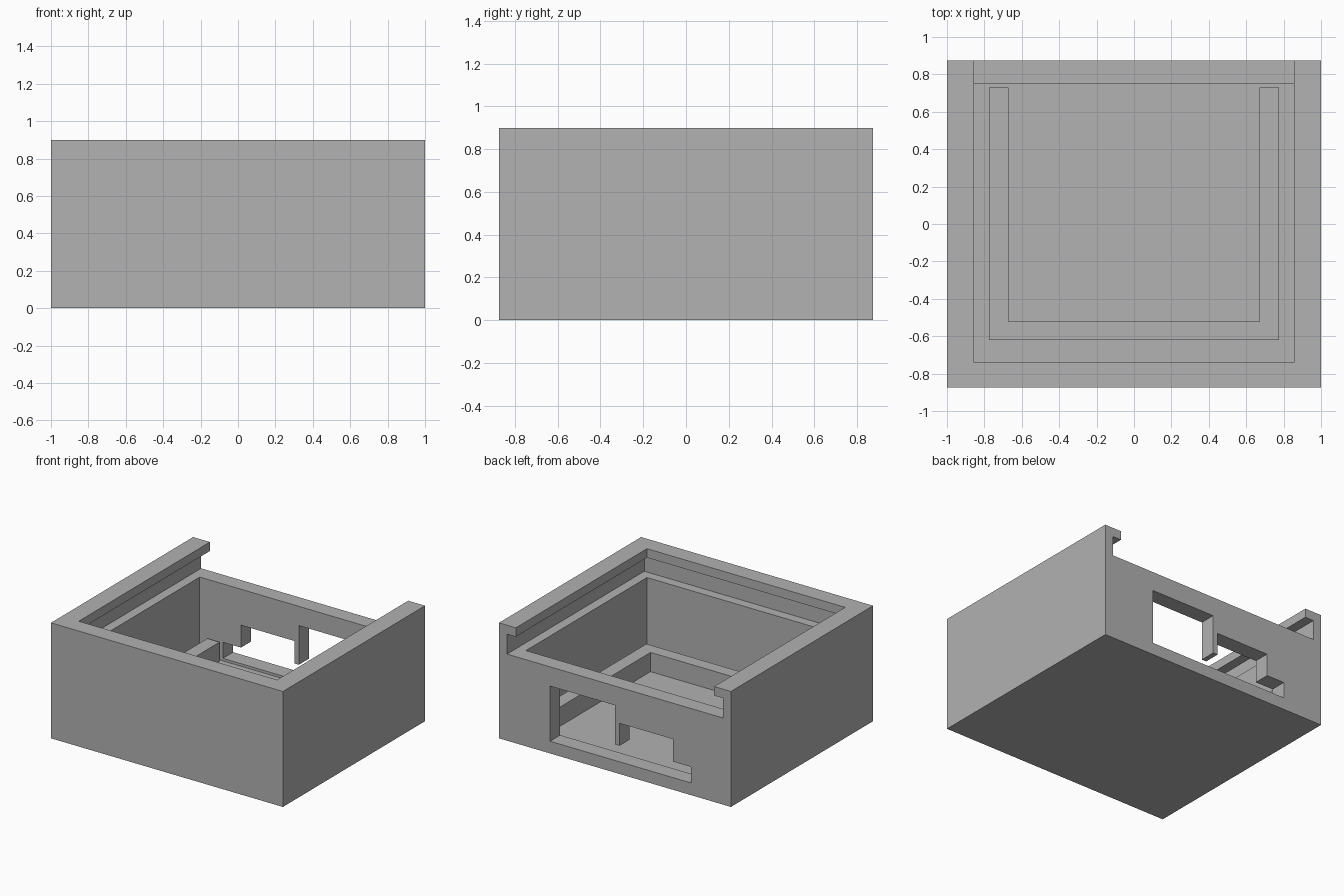
import bpy
import bmesh

old = bpy.data.objects.get("Cube")
if old:
    bpy.data.objects.remove(old, do_unlink=True)

grey = bpy.data.materials.new("plain grey")
grey.use_nodes = True
COLOUR = (0.445, 0.445, 0.445, 1)
grey.diffuse_color = COLOUR
for node in grey.node_tree.nodes:
    if node.type == 'BSDF_PRINCIPLED':
        node.inputs["Base Color"].default_value = COLOUR


def prism(name, corners, offset):
    """Extrude a flat outline of 3D corners along an offset."""
    bm = bmesh.new()
    face = bm.faces.new([bm.verts.new(c) for c in corners])
    grown = bmesh.ops.extrude_face_region(bm, geom=[face], use_keep_orig=True)
    moved = [v for v in grown["geom"] if isinstance(v, bmesh.types.BMVert)]
    bmesh.ops.translate(bm, verts=moved, vec=offset)
    bmesh.ops.recalc_face_normals(bm, faces=bm.faces)
    mesh = bpy.data.meshes.new(name)
    bm.to_mesh(mesh)
    bm.free()
    mesh.materials.append(grey)
    obj = bpy.data.objects.new(name, mesh)
    bpy.context.collection.objects.link(obj)
    return obj


def block(name, half_x, y0, y1, z0, z1):
    """Box centred on x = 0."""
    outline = [(-half_x, y0, z0), (half_x, y0, z0),
               (half_x, y1, z0), (-half_x, y1, z0)]
    return prism(name, outline, (0, 0, z1 - z0))


def cut(target, cutter):
    """Subtract the cutter for good and remove it."""
    cutter.hide_render = True
    mod = target.modifiers.new("cut", 'BOOLEAN')
    mod.operation = 'DIFFERENCE'
    mod.solver = 'EXACT'
    mod.object = cutter
    bpy.context.view_layer.objects.active = target
    bpy.ops.object.modifier_apply(modifier=mod.name)
    bpy.data.objects.remove(cutter, do_unlink=True)


FLOOR, LEDGE, LIP, TOP = 0.075, 0.675, 0.83, 0.9
BACK = 0.875

# Outer case with main cavity
case = block("case", 1, -BACK, BACK, 0, TOP)
cut(case, block("cavity", 0.855, -0.74, 0.75, FLOOR, LEDGE + 0.05))

# Sliding lid groove and the opening between its lips, both open at the back
cut(case, block("lid_groove", 0.93, -0.815, 1, LEDGE, LIP))
cut(case, block("lid_opening", 0.855, -0.74, 1, LIP - 0.05, 1))

# Stepped connector window in the back wall, with a short hanging tab
window = [(0.56, 0.095), (0.56, 0.525), (0.0, 0.525), (0.0, 0.22),
          (-0.04, 0.22), (-0.04, 0.395), (-0.5, 0.395), (-0.5, 0.22),
          (-0.655, 0.22), (-0.655, 0.095)]
cut(case, prism("window", [(x, 0.74, z) for x, z in window], (0, 0.3, 0)))

# U-shaped support rib standing on the floor
half = [(0.775, -0.62), (0.775, 0.73), (0.67, 0.73), (0.67, -0.52)]
outline = half + [(-x, y) for x, y in reversed(half)]
prism("support_rib", [(x, y, FLOOR - 0.01) for x, y in outline], (0, 0, 0.16))
